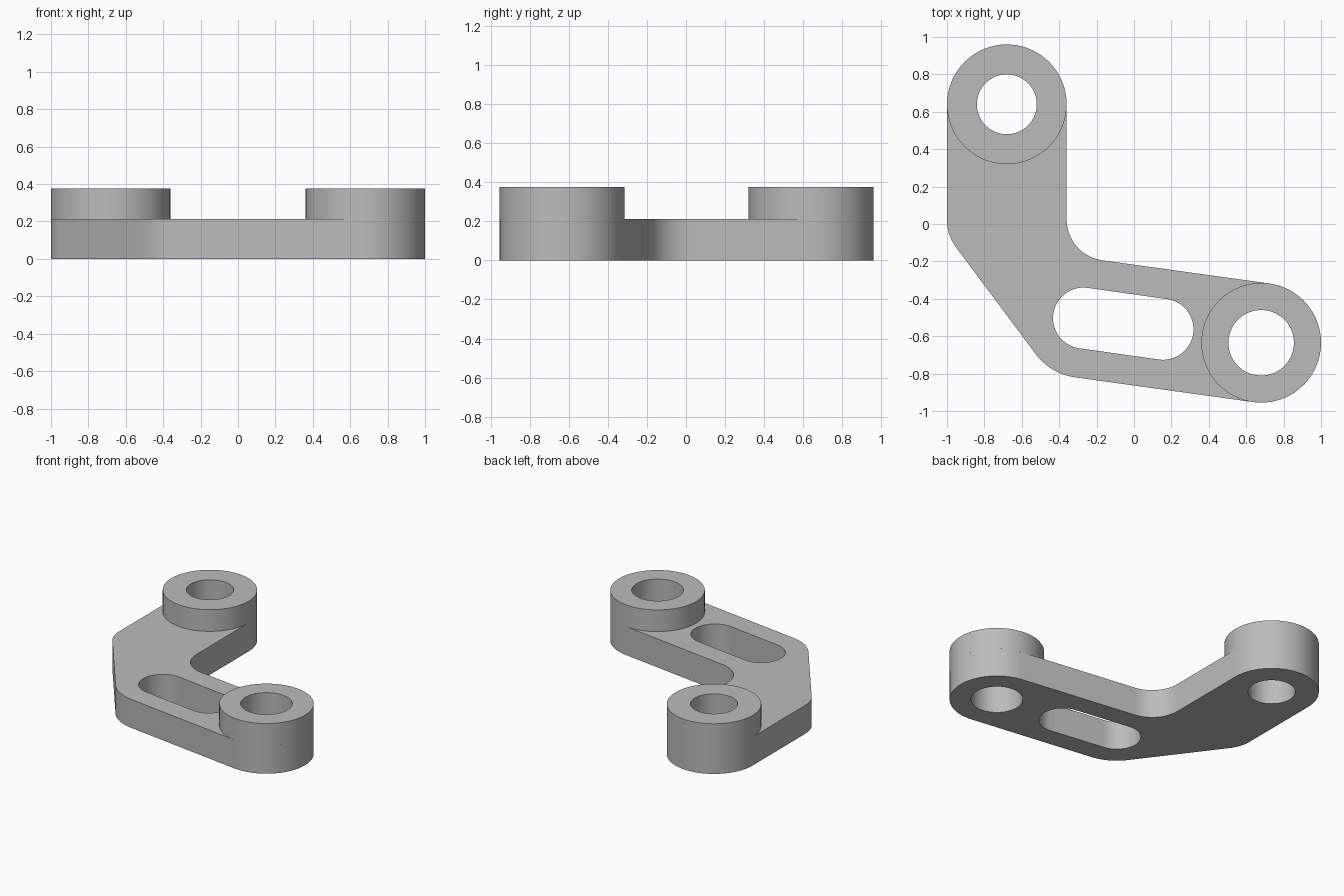
import bpy
import bmesh
from math import sin, cos, radians
from mathutils import Vector

if "Cube" in bpy.data.objects:
    bpy.data.objects.remove(bpy.data.objects["Cube"], do_unlink=True)

PLATE_TOP = 0.213
BOSS_TOP = 0.375
BOSS_R = 0.32
BACK = (-0.68, 0.64)      # centre of the back boss
FRONT = (0.68, -0.635)    # centre of the front boss
BEND = (-0.27, -0.503)    # centre of the elbow and of the slot's inner end
SLOT_END = (0.155, -0.563)
TILT = 82                 # direction square to the front arm

grey = bpy.data.materials.new("metal_grey")
grey.use_nodes = True
grey.diffuse_color = (0.5, 0.5, 0.5, 1)
grey.node_tree.nodes["Principled BSDF"].inputs["Base Color"].default_value = (0.5, 0.5, 0.5, 1)


def arc(centre, r, start, end):
    """Points along an arc, angles in degrees."""
    n = max(6, round(abs(end - start) / 5))
    angles = [radians(start + (end - start) * i / n) for i in range(n + 1)]
    return [(centre[0] + r * cos(a), centre[1] + r * sin(a)) for a in angles]


def circle(centre, r):
    return arc(centre, r, 0, 360)[:-1]


def extrude_loops(name, loops, z0, z1):
    """Fill an outline with holes and extrude it into a solid."""
    bm = bmesh.new()
    edges = []
    for loop in loops:
        verts = [bm.verts.new((x, y, z0)) for x, y in loop]
        edges += [bm.edges.new((verts[i - 1], verts[i])) for i in range(len(verts))]
    bmesh.ops.triangle_fill(bm, use_beauty=True, edges=edges, normal=Vector((0, 0, 1)))
    result = bmesh.ops.extrude_face_region(bm, geom=bm.faces[:], use_keep_orig=True)
    top = [g for g in result["geom"] if isinstance(g, bmesh.types.BMVert)]
    bmesh.ops.translate(bm, verts=top, vec=(0, 0, z1 - z0))
    bmesh.ops.recalc_face_normals(bm, faces=bm.faces[:])
    mesh = bpy.data.meshes.new(name)
    bm.to_mesh(mesh)
    bm.free()
    mesh.materials.append(grey)
    obj = bpy.data.objects.new(name, mesh)
    bpy.context.collection.objects.link(obj)
    bpy.ops.object.select_all(action="DESELECT")
    obj.select_set(True)
    bpy.context.view_layer.objects.active = obj
    bpy.ops.object.shade_smooth_by_angle(angle=radians(30))
    return obj


# Bent arm: rounded ends, two outer corners and one inner fillet
outline = (
    arc(BACK, BOSS_R, 0, 180)
    + arc((-0.76, 0.02), 0.24, 180, 217)
    + arc(BEND, BOSS_R, 217, 180 + TILT)
    + arc(FRONT, BOSS_R, TILT - 180, TILT)
    + arc((-0.14, 0.024), 0.22, TILT - 180, -180)
)
slot = arc(BEND, 0.163, TILT, TILT + 180) + arc(SLOT_END, 0.163, TILT - 180, TILT)

bosses = [("back_boss", BACK, 0.16), ("front_boss", FRONT, 0.175)]
holes = [circle(centre, r) for _, centre, r in bosses]
extrude_loops("bent_arm", [outline, slot] + holes, 0, PLATE_TOP)

# Raised bosses around the pivot holes
for (name, centre, _), hole in zip(bosses, holes):
    extrude_loops(name, [circle(centre, BOSS_R), hole], PLATE_TOP, BOSS_TOP)
